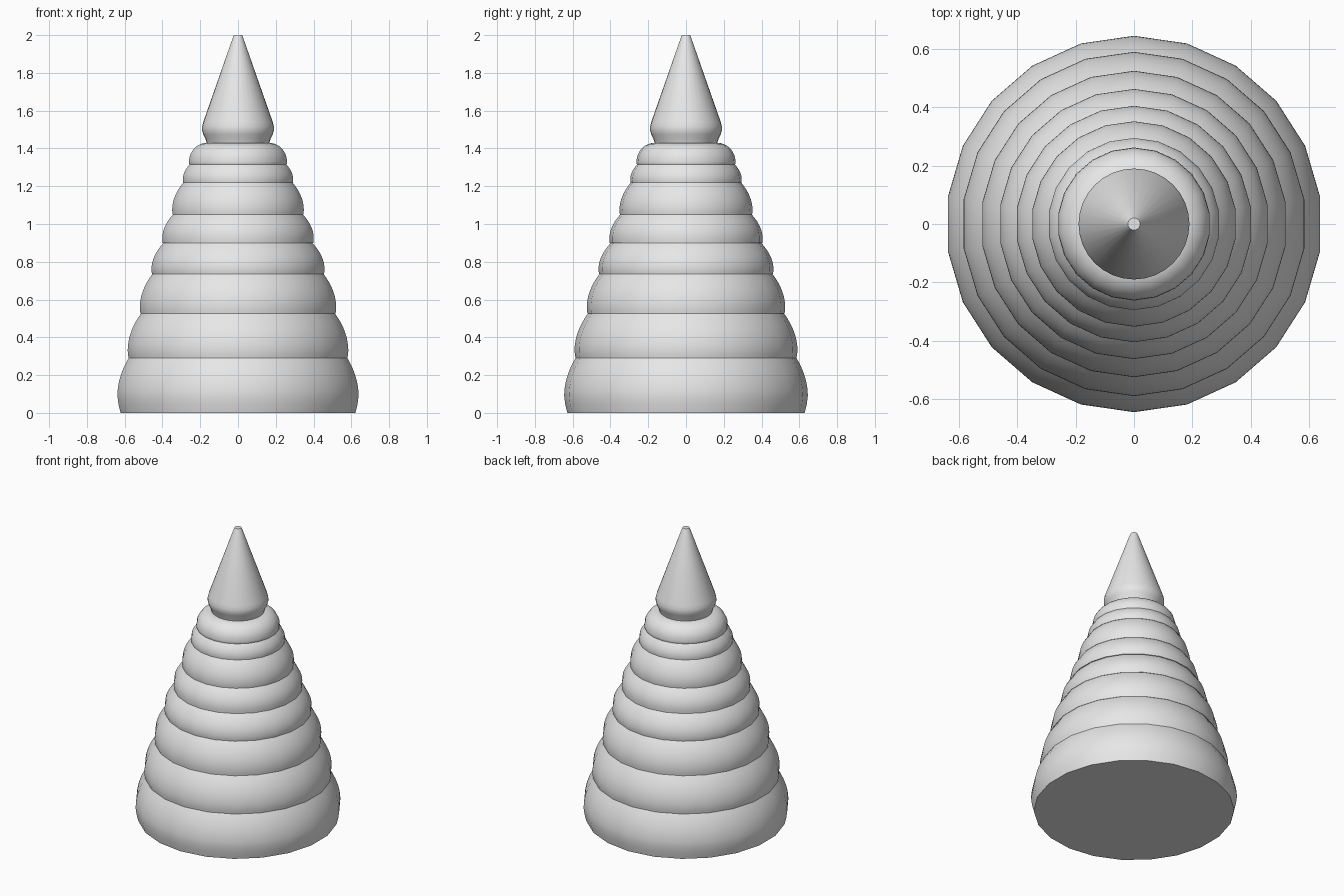
import bpy, bmesh, math

cube = bpy.data.objects.get("Cube")
if cube:
    bpy.data.objects.remove(cube, do_unlink=True)

grey = bpy.data.materials.new("plain_grey")
grey.use_nodes = True
grey.diffuse_color = (0.8, 0.8, 0.8, 1)
grey.node_tree.nodes["Principled BSDF"].inputs["Base Color"].default_value = (0.8, 0.8, 0.8, 1)


def lathe(name, profile, sides):
    """Closed solid turned around z from (radius, height) points, bottom to top."""
    bm = bmesh.new()
    rings = []
    for r, z in profile:
        ring = []
        for i in range(sides):
            a = math.pi / 2 + math.tau * i / sides
            ring.append(bm.verts.new((r * math.cos(a), r * math.sin(a), z)))
        rings.append(ring)
    for low, high in zip(rings, rings[1:]):
        for i in range(sides):
            j = (i + 1) % sides
            bm.faces.new((low[i], low[j], high[j], high[i]))
    bm.faces.new(rings[0][::-1])
    bm.faces.new(rings[-1])
    mesh = bpy.data.meshes.new(name)
    bm.to_mesh(mesh)
    bm.free()
    mesh.materials.append(grey)
    obj = bpy.data.objects.new(name, mesh)
    bpy.context.collection.objects.link(obj)
    bpy.ops.object.select_all(action='DESELECT')
    obj.select_set(True)
    bpy.context.view_layer.objects.active = obj
    bpy.ops.object.shade_smooth_by_angle(angle=math.radians(40))
    return obj


def bulge(bottom, widest, top, z0, zw, z1, steps=8):
    """Rounded ring side: swells to the widest radius, then curves inward."""
    points = [(bottom, z0), ((bottom + 2 * widest) / 3, (z0 + zw) / 2)]
    for i in range(steps + 1):
        t = i / steps
        points.append((widest - (widest - top) * t * t, zw + (z1 - zw) * t))
    return points


# Stacked rings: bottom, widest and top radius, then their heights
rings = [
    (0.628, 0.645, 0.585, 0.00, 0.09, 0.29),
    (0.585, 0.590, 0.520, 0.29, 0.33, 0.525),
    (0.522, 0.525, 0.458, 0.525, 0.56, 0.735),
    (0.460, 0.463, 0.398, 0.735, 0.76, 0.90),
    (0.404, 0.405, 0.348, 0.90, 0.925, 1.05),
    (0.350, 0.352, 0.292, 1.05, 1.075, 1.22),
    (0.294, 0.295, 0.255, 1.22, 1.235, 1.32),
]
for n, ring in enumerate(rings, 1):
    lathe(f"ring_{n}", bulge(*ring), 22)

# Top ring with a strongly rounded shoulder
shoulder = [(0.257, 1.31), (0.262, 1.32)]
for i in range(9):
    a = math.pi / 2 * i / 8
    shoulder.append((0.165 + 0.097 * math.cos(a), 1.33 + 0.10 * math.sin(a)))
lathe("top_ring", shoulder, 22)

# Pointed finial with a tapered collar and blunt tip
lathe("finial", [(0.165, 1.425), (0.172, 1.45), (0.184, 1.475), (0.190, 1.495),
                 (0.190, 1.515), (0.184, 1.54), (0.026, 1.99), (0.021, 2.0)], 32)
